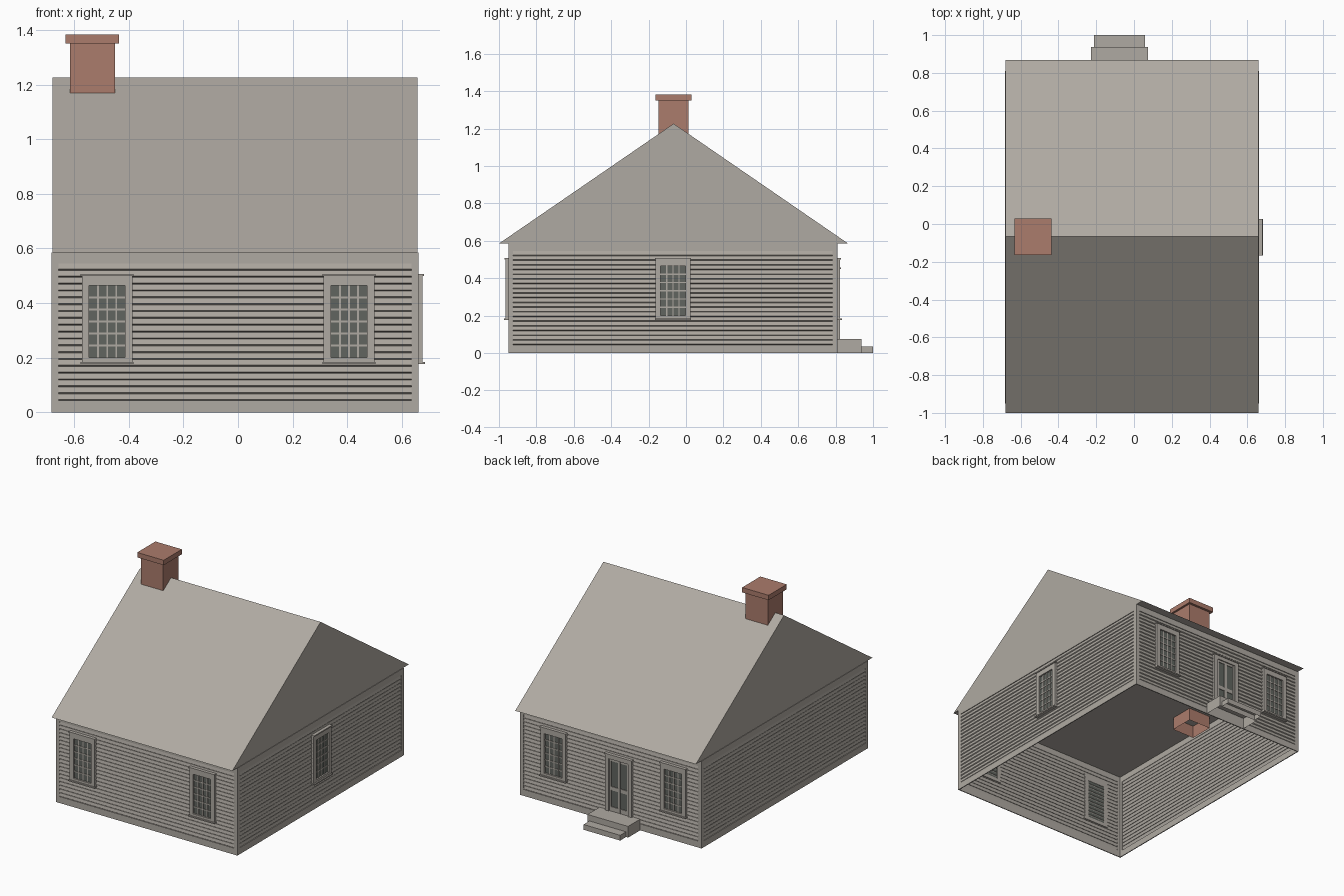
import bpy, bmesh
from math import radians
from mathutils import Matrix, Vector

cube = bpy.data.objects.get("Cube")
if cube:
    bpy.data.objects.remove(cube, do_unlink=True)


def material(name, rgb):
    m = bpy.data.materials.new(name)
    m.use_nodes = True
    m.diffuse_color = (*rgb, 1)
    m.node_tree.nodes["Principled BSDF"].inputs["Base Color"].default_value = (*rgb, 1)
    return m


STONE = material("warm grey", (0.43, 0.40, 0.36))
BRICK = material("brick red", (0.41, 0.20, 0.15))
GLASS = material("dark glass", (0.12, 0.13, 0.115))

CX, CY = -0.011, -0.07          # house centre
HW, HD = 0.672, 0.88            # half width, half depth
WALL_TOP = 0.585


def finish(name, bm, mat, frame=Matrix()):
    bmesh.ops.recalc_face_normals(bm, faces=bm.faces)
    bm.transform(frame)
    mesh = bpy.data.meshes.new(name)
    bm.to_mesh(mesh)
    bm.free()
    mesh.materials.append(mat)
    obj = bpy.data.objects.new(name, mesh)
    bpy.context.collection.objects.link(obj)
    return obj


def boxes(name, spans, mat, frame=Matrix(), open_bottom=False):
    """Each span is (x0, x1, y0, y1, z0, z1)."""
    bm = bmesh.new()
    for x0, x1, y0, y1, z0, z1 in spans:
        size = Vector((x1 - x0, y1 - y0, z1 - z0))
        mid = Vector((x0 + x1, y0 + y1, z0 + z1)) / 2
        bmesh.ops.create_cube(bm, size=1, matrix=Matrix.Translation(mid) @ Matrix.Diagonal((*size, 1)))
    if open_bottom:
        bm.normal_update()
        bmesh.ops.delete(bm, geom=[f for f in bm.faces if f.normal.z < -0.9], context='FACES')
    return finish(name, bm, mat, frame)


def extrude_x(name, points, x0, x1, mat, frame=Matrix(), caps=True):
    """Sweep a (y, z) profile along x; closed solid when caps is set."""
    bm = bmesh.new()
    a = [bm.verts.new((x0, y, z)) for y, z in points]
    b = [bm.verts.new((x1, y, z)) for y, z in points]
    n = len(points)
    for i in range(n if caps else n - 1):
        j = (i + 1) % n
        bm.faces.new((a[i], a[j], b[j], b[i]))
    if caps:
        bm.faces.new(a)
        bm.faces.new(b)
    return finish(name, bm, mat, frame)


# Wall frames: local x runs along the wall, local -y points outward
def wall_frame(x, y, turn):
    return Matrix.Translation((x, y, 0)) @ Matrix.Rotation(radians(turn), 4, 'Z')


WALLS = {
    "front": (wall_frame(CX, CY - HD, 0), HW),
    "left": (wall_frame(CX + HW, CY, 90), HD),
    "back": (wall_frame(CX, CY + HD, 180), HW),
    "right": (wall_frame(CX - HW, CY, -90), HD),
}


def clapboards(name, frame, half):
    rows, low, high = 20, 0.043, 0.545
    pitch = (high - low) / rows
    points = []
    for i in range(rows):
        z = low + i * pitch
        points += [(0.006, z), (0.0, z + 0.004), (0.004, z + pitch - 0.001)]
    points.append((0.006, high))
    extrude_x(name, points, -half, half, STONE, frame, caps=False)


def wall_trim(name, frame, half):
    c = 0.026
    boxes(name, [
        (-half, -half + c, 0, 0.006, 0, WALL_TOP),
        (half - c, half, 0, 0.006, 0, WALL_TOP),
        (-half + c, half - c, 0, 0.006, 0, 0.043),
        (-half + c, half - c, 0, 0.006, 0.545, WALL_TOP),
    ], STONE, frame)


def window(name, frame, u):
    w, g, low, high = 0.093, 0.066, 0.2, 0.465
    out, cols, rows = -0.014, 4, 6
    boxes(name + "_casing", [
        (u - w, u - g, out, 0.006, 0.185, 0.499),
        (u + g, u + w, out, 0.006, 0.185, 0.499),
        (u - g, u + g, out, 0.006, high, 0.499),
        (u - g, u + g, out, 0.006, 0.185, low),
        (u - w - 0.004, u + w + 0.004, -0.02, 0.006, 0.499, 0.507),
        (u - w - 0.004, u + w + 0.004, -0.023, 0.006, 0.177, 0.185),
    ], STONE, frame)
    boxes(name + "_glass", [(u - g, u + g, -0.003, 0.003, low, high)], GLASS, frame)
    bars, t = [], 0.0035
    for i in range(1, cols):
        x = u - g + 2 * g * i / cols
        bars.append((x - t, x + t, -0.007, 0.0, low, high))
    for i in range(1, rows):
        z = low + (high - low) * i / rows
        bars.append((u - g, u + g, -0.0065, 0.0, z - t, z + t))
    boxes(name + "_bars", bars, STONE, frame)


def door(frame, u):
    w, leaf, foot, top = 0.098, 0.072, 0.075, 0.45
    boxes("door_casing", [
        (u - w, u - leaf, -0.014, 0.006, foot, top),
        (u + leaf, u + w, -0.014, 0.006, foot, top),
        (u - leaf, u + leaf, -0.014, 0.006, 0.425, top),
        (u - w - 0.004, u + w + 0.004, -0.02, 0.006, top, top + 0.008),
    ], STONE, frame)
    boxes("door_panels", [(u - leaf, u + leaf, -0.002, 0.004, foot, 0.425)], GLASS, frame)
    rails = [(u + x - s, u + x + s, -0.007, 0.0, foot, 0.425)
             for x, s in ((-0.065, 0.007), (0, 0.009), (0.065, 0.007))]
    rails += [(u - leaf, u + leaf, -0.0065, 0.0, z0, z1)
              for z0, z1 in ((foot, 0.105), (0.215, 0.24), (0.41, 0.425))]
    boxes("door_rails", rails, STONE, frame)


# Walls
for side, (frame, half) in WALLS.items():
    clapboards(side + "_siding", frame, half - 0.026)
    wall_trim(side + "_trim", frame, half)

# Windows and door
for side, offsets in (("front", (-0.468, 0.418)), ("back", (-0.418, 0.468)), ("left", (0,))):
    for i, u in enumerate(offsets):
        window(f"{side}_window_{i + 1}", WALLS[side][0], u)
door(WALLS["back"][0], 0.065)

# Gabled roof with overhanging eaves
extrude_x("roof", [(-1.0, WALL_TOP), (0.867, WALL_TOP), (-0.066, 1.226)],
          CX - HW + 0.003, CX + HW - 0.003, STONE)

# Chimney shaft, open below the ceiling, with a wider cap
boxes("chimney_shaft", [(-0.615, -0.45, -0.148, 0.013, 0.5, 1.36)], BRICK, open_bottom=True)
boxes("chimney_cap", [(-0.632, -0.436, -0.163, 0.029, 1.35, 1.383)], BRICK)

# Door steps, hollow underneath
boxes("upper_step", [(-0.228, 0.073, 0.81, 0.938, 0, 0.075)], STONE, open_bottom=True)
boxes("lower_step", [(-0.213, 0.058, 0.938, 1.0, 0, 0.035)], STONE, open_bottom=True)
